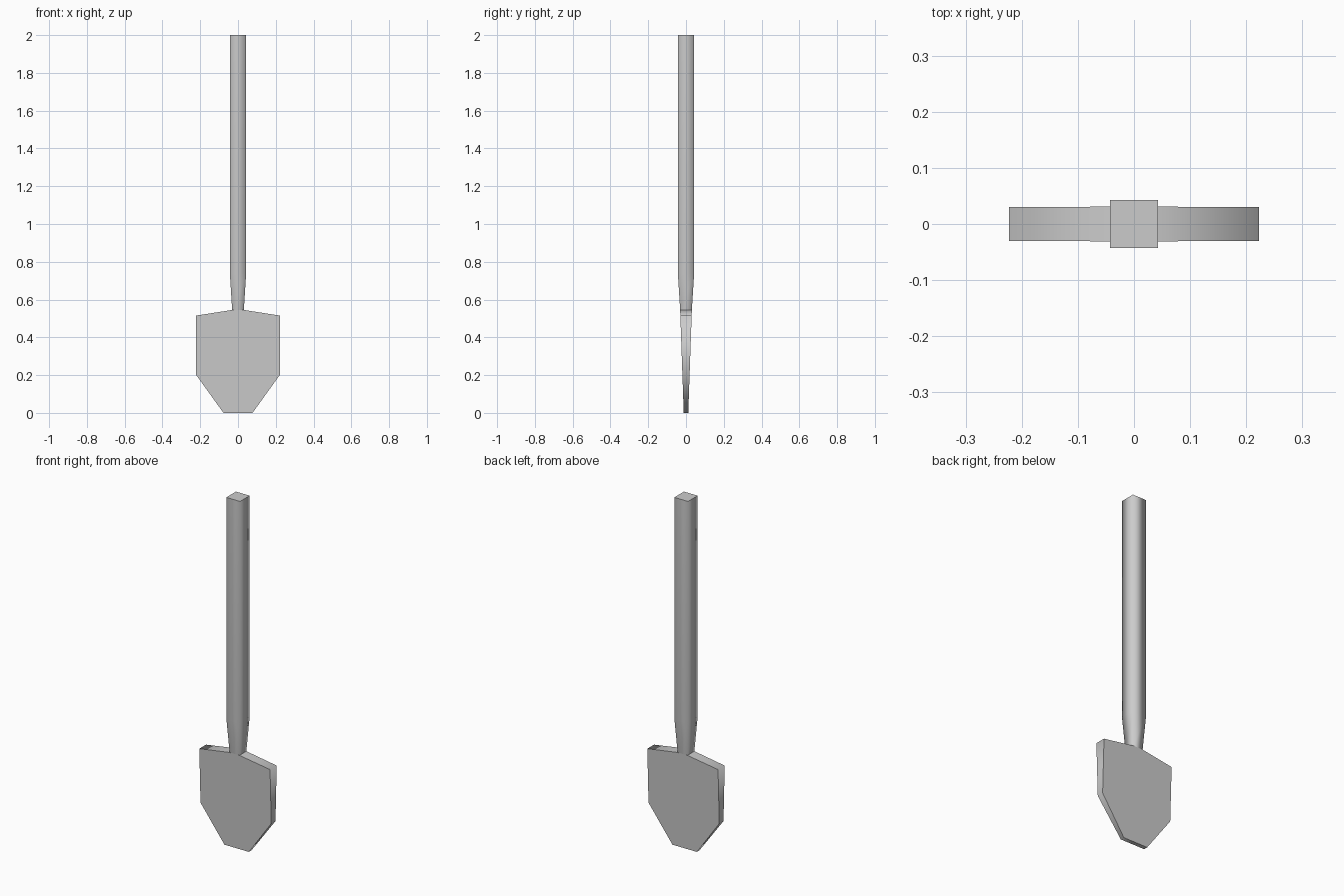
import bpy, bmesh

if "Cube" in bpy.data.objects:
    bpy.data.objects.remove(bpy.data.objects["Cube"])

NECK_Z, NECK = 0.545, 0.031


def finish(name, bm, smooth):
    """Make an object; side faces are smooth, flat faces get sharp borders."""
    bmesh.ops.recalc_face_normals(bm, faces=bm.faces)
    for f in bm.faces:
        f.smooth = f in smooth
    for e in bm.edges:
        e.smooth = all(f in smooth for f in e.link_faces)
    mesh = bpy.data.meshes.new(name)
    bm.to_mesh(mesh)
    bm.free()
    obj = bpy.data.objects.new(name, mesh)
    bpy.context.collection.objects.link(obj)
    return obj


# Handle: square shaft lofted through rings, narrowing into the neck
bm = bmesh.new()
rings = []
for z, r in [(NECK_Z, NECK), (0.74, 0.0432), (2.0, 0.0432)]:
    rings.append([bm.verts.new((sx * r, sy * r, z))
                  for sx, sy in [(-1, -1), (1, -1), (1, 1), (-1, 1)]])
sides = set()
for lo, hi in zip(rings, rings[1:]):
    for i in range(4):
        j = (i + 1) % 4
        sides.add(bm.faces.new((lo[i], lo[j], hi[j], hi[i])))
bm.faces.new(rings[-1])
# the neck opens into the blade, so keep outward normals explicit
finish("handle", bm, sides)

# Blade: mirrored outline, thickness tapering to the cutting edge
half = [(0.077, 0.0), (0.223, 0.203), (0.223, 0.515), (NECK, NECK_Z)]
outline = half + [(-x, z) for x, z in reversed(half)]
bm = bmesh.new()


def sheet(side):
    return [bm.verts.new((x, side * (0.012 + (NECK - 0.012) * z / NECK_Z), z))
            for x, z in outline]


front, back = sheet(-1), sheet(1)
bm.faces.new(front)
bm.faces.new(back[::-1])
rim = set()
for i in range(len(outline)):
    if i == len(half) - 1:
        continue  # opening under the neck
    j = (i + 1) % len(outline)
    rim.add(bm.faces.new((front[i], back[i], back[j], front[j])))
finish("blade", bm, rim)
